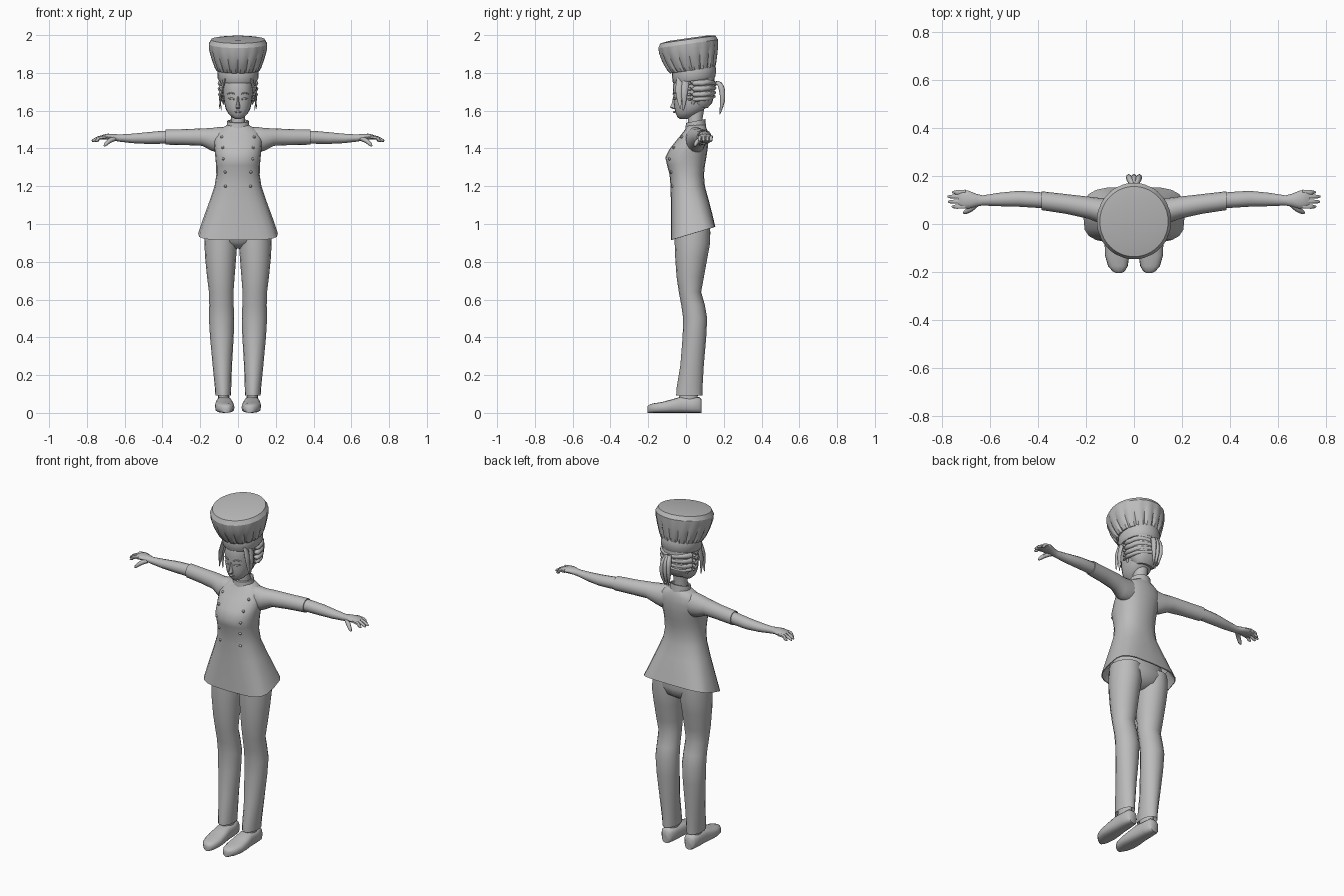
import bpy, bmesh, math
from mathutils import Vector
from mathutils.bvhtree import BVHTree

grey = bpy.data.materials.new("plain grey")
grey.diffuse_color = (0.5, 0.5, 0.5, 1)


def finish(name, bm, angle=40):
    bmesh.ops.recalc_face_normals(bm, faces=bm.faces)
    me = bpy.data.meshes.new(name)
    bm.to_mesh(me)
    bm.free()
    ob = bpy.data.objects.new(name, me)
    bpy.context.collection.objects.link(ob)
    me.materials.append(grey)
    bpy.ops.object.select_all(action='DESELECT')
    ob.select_set(True)
    bpy.context.view_layer.objects.active = ob
    bpy.ops.object.shade_smooth_by_angle(angle=math.radians(angle))
    return ob


def loft(name, rows, axis='Z', n=16, e=2.0, side=1, warp=None, caps=(True, True), pleat=None, angle=40):
    """Rows are (position, centre a, centre b, radius a, radius b[, roundness]) along an axis."""
    bm = bmesh.new()
    rings = []
    for i, r in enumerate(rows):
        t, ca, cb, ra, rb = r[:5]
        p = 2 / (r[5] if len(r) > 5 else e)
        ring = []
        for k in range(n):
            ang = 2 * math.pi * k / n
            c, s = math.cos(ang), math.sin(ang)
            f = pleat(i, k) if pleat else 1
            a = ca + ra * f * math.copysign(abs(c) ** p, c)
            b = cb + rb * f * math.copysign(abs(s) ** p, s)
            co = Vector({'X': (t, a, b), 'Y': (a, t, b), 'Z': (a, b, t)}[axis])
            if warp:
                co = warp(co)
            co.x *= side
            ring.append(bm.verts.new(co))
        rings.append(ring)
    for lo, hi in zip(rings, rings[1:]):
        for k in range(n):
            bm.faces.new((lo[k], lo[(k + 1) % n], hi[(k + 1) % n], hi[k]))
    if caps[0]:
        bm.faces.new(rings[0])
    if caps[1]:
        bm.faces.new(rings[-1])
    return finish(name, bm, angle)


def tube(name, pts, radii, side=1, flat=1.0, n=8, steps=3):
    """Tapered tube swept through points; flat squashes it sideways."""
    P = [Vector((x * side, y, z)) for x, y, z in pts]
    path, rad = [], []
    for i in range(len(P) - 1):
        p0, p1, p2, p3 = P[max(i - 1, 0)], P[i], P[i + 1], P[min(i + 2, len(P) - 1)]
        for s in range(steps + (i == len(P) - 2)):
            t = s / steps
            path.append(0.5 * (2 * p1 + (p2 - p0) * t + (2 * p0 - 5 * p1 + 4 * p2 - p3) * t * t
                               + (3 * p1 - p0 - 3 * p2 + p3) * t ** 3))
            rad.append(radii[i] * (1 - t) + radii[i + 1] * t)
    bm = bmesh.new()
    rings = []
    for i, c in enumerate(path):
        d = (path[min(i + 1, len(path) - 1)] - path[max(i - 1, 0)]).normalized()
        u = d.cross(Vector((0, 1, 0)))
        u = u.normalized() if u.length > 0.2 else d.cross(Vector((1, 0, 0))).normalized()
        v = d.cross(u)
        rings.append([bm.verts.new(c + rad[i] * (u * flat * math.cos(a) + v * math.sin(a)))
                      for a in (2 * math.pi * k / n for k in range(n))])
    for lo, hi in zip(rings, rings[1:]):
        for k in range(n):
            bm.faces.new((lo[k], lo[(k + 1) % n], hi[(k + 1) % n], hi[k]))
    bm.faces.new(rings[0])
    bm.faces.new(rings[-1])
    return finish(name, bm, 60)


def yz(z, front, back, half, e=2.3):
    return (z, 0, (front + back) / 2, half, (back - front) / 2, e)


# jacket body, hem drops towards the front
def hem(co):
    f = max(0, min(1, (1.2 - co.z) / 0.25))
    co.z += 0.3 * f * (co.y - 0.04)
    return co


jacket = loft("jacket", [
    yz(1.02, -0.06, 0.13, 0.17, 3), yz(0.95, -0.075, 0.15, 0.207, 3.6), yz(0.951, -0.08, 0.155, 0.211, 3.6),
    yz(1.03, -0.08, 0.14, 0.185, 3), yz(1.12, -0.08, 0.12, 0.152, 2.6), yz(1.2, -0.082, 0.10, 0.124),
    yz(1.26, -0.087, 0.095, 0.115), yz(1.31, -0.1, 0.1, 0.116), yz(1.353, -0.11, 0.108, 0.12),
    yz(1.40, -0.085, 0.115, 0.125), yz(1.45, -0.045, 0.118, 0.13), yz(1.49, -0.012, 0.114, 0.115),
    yz(1.51, 0.0, 0.108, 0.085), yz(1.525, 0.008, 0.102, 0.055)],
    n=20, warp=hem, caps=(False, True), angle=50)

# stand-up collar and neck
loft("collar", [yz(1.49, -0.005, 0.108, 0.062, 2), yz(1.545, 0.0, 0.102, 0.058, 2),
                yz(1.545, 0.01, 0.095, 0.05, 2), yz(1.52, 0.012, 0.092, 0.047, 2)],
     warp=lambda c: Vector((c.x, c.y, c.z + 0.2 * (c.y - 0.05))))
loft("neck", [yz(1.48, 0.01, 0.09, 0.042, 2), yz(1.56, 0.01, 0.088, 0.037, 2), yz(1.63, 0.01, 0.1, 0.04, 2)])

# buttons sit on the jacket front in two columns
bm = bmesh.new()
bm.from_mesh(jacket.data)
tree = BVHTree.FromBMesh(bm)
bm.free()
for side in (-1, 1):
    for x, z in ((0.085, 1.46), (0.08, 1.405), (0.078, 1.345), (0.068, 1.275), (0.066, 1.2)):
        hit = tree.ray_cast(Vector((x * side, -1, z)), Vector((0, 1, 0)))[0]
        b = bmesh.new()
        bmesh.ops.create_uvsphere(b, u_segments=8, v_segments=6, radius=0.008)
        bmesh.ops.translate(b, verts=b.verts, vec=hit)
        finish("button", b)

# hips under the jacket
loft("hips", [yz(0.87, 0.0, 0.07, 0.03, 2), yz(0.9, -0.045, 0.115, 0.11), yz(0.95, -0.06, 0.13, 0.165),
              yz(1.05, -0.06, 0.115, 0.14)])


def leg_row(z, inner, outer, front, back):
    return (z, (inner + outer) / 2, (front + back) / 2, (outer - inner) / 2, (back - front) / 2)


for side in (-1, 1):
    # trouser leg
    loft("trouser_leg", [
        leg_row(0.12, 0.048, 0.108, -0.03, 0.07), leg_row(0.092, 0.037, 0.12, -0.052, 0.086),
        leg_row(0.13, 0.036, 0.122, -0.05, 0.087), leg_row(0.25, 0.032, 0.134, -0.03, 0.094),
        leg_row(0.4, 0.023, 0.148, -0.018, 0.107), leg_row(0.5, 0.02, 0.154, -0.015, 0.112),
        leg_row(0.57, 0.023, 0.152, -0.025, 0.1), leg_row(0.64, 0.024, 0.154, -0.038, 0.08),
        leg_row(0.72, 0.018, 0.164, -0.05, 0.095), leg_row(0.82, 0.01, 0.174, -0.057, 0.113),
        leg_row(0.9, 0.004, 0.178, -0.06, 0.128), leg_row(0.98, 0.01, 0.172, -0.06, 0.128)],
        side=side, caps=(False, True))
    # ankle
    loft("ankle", [leg_row(0.05, 0.045, 0.105, -0.04, 0.06), leg_row(0.14, 0.048, 0.105, -0.03, 0.065)], side=side)

    # shoe from heel to toe, with a sole
    def shoe(y, cx, hw, top):
        return (y, cx, top / 2, hw, top / 2, 2.8)
    loft("shoe", [shoe(0.083, 0.075, 0.024, 0.07), shoe(0.07, 0.075, 0.036, 0.084), shoe(0.03, 0.074, 0.041, 0.082),
                  shoe(-0.03, 0.073, 0.044, 0.085), shoe(-0.08, 0.072, 0.05, 0.07), shoe(-0.13, 0.07, 0.051, 0.057),
                  shoe(-0.175, 0.067, 0.041, 0.05), shoe(-0.197, 0.064, 0.025, 0.042), shoe(-0.204, 0.063, 0.012, 0.034)],
         axis='Y', side=side, angle=50)

    # sleeve with an open cuff
    loft("sleeve", [
        (0.05, 0.05, 1.45, 0.05, 0.06), (0.1, 0.052, 1.445, 0.055, 0.069), (0.14, 0.055, 1.448, 0.053, 0.06),
        (0.19, 0.068, 1.46, 0.046, 0.046), (0.28, 0.083, 1.46, 0.041, 0.042), (0.385, 0.097, 1.46, 0.039, 0.04),
        (0.385, 0.097, 1.46, 0.034, 0.035), (0.36, 0.097, 1.46, 0.032, 0.033)], axis='X', side=side)
    # forearm and palm
    loft("arm", [
        (0.34, 0.095, 1.46, 0.032, 0.033), (0.4, 0.1, 1.459, 0.033, 0.034), (0.48, 0.105, 1.455, 0.033, 0.031),
        (0.56, 0.102, 1.453, 0.028, 0.025), (0.63, 0.098, 1.455, 0.021, 0.019), (0.655, 0.099, 1.459, 0.026, 0.018),
        (0.69, 0.101, 1.462, 0.038, 0.016), (0.715, 0.103, 1.46, 0.037, 0.013), (0.73, 0.104, 1.456, 0.032, 0.009)],
        axis='X', side=side, n=12)
    # fingers and thumb
    for y, tip in ((0.072, 0.757), (0.093, 0.772), (0.114, 0.774), (0.132, 0.755)):
        tube("finger", [(0.7, y + 0.002, 1.461), (0.735, y, 1.456), (tip - 0.012, y, 1.444), (tip, y, 1.438)],
             [0.010, 0.010, 0.0085, 0.004], side, n=6)
    tube("thumb", [(0.655, 0.085, 1.452), (0.68, 0.062, 1.44), (0.7, 0.05, 1.422), (0.708, 0.046, 1.412)],
         [0.014, 0.012, 0.0095, 0.004], side, n=6)

    # ear, eye and brow
    tube("ear", [(0.076, 0.035, 1.635), (0.084, 0.045, 1.66), (0.084, 0.05, 1.68)], [0.006, 0.013, 0.01], side, 0.5)
    tube("eye", [(0.018, -0.064, 1.66), (0.034, -0.060, 1.664), (0.052, -0.048, 1.664)], [0.003, 0.006, 0.002], side)
    tube("eyebrow", [(0.016, -0.069, 1.688), (0.036, -0.062, 1.694), (0.056, -0.047, 1.688)],
         [0.003, 0.004, 0.002], side)
    # loose locks framing the face
    tube("front_lock", [(0.07, -0.03, 1.77), (0.086, -0.036, 1.71), (0.092, -0.035, 1.66), (0.1, -0.03, 1.61)],
         [0.02, 0.02, 0.013, 0.002], side, 0.4)
    tube("side_lock", [(0.082, 0.0, 1.77), (0.095, -0.008, 1.7), (0.094, -0.01, 1.65), (0.088, -0.015, 1.6)],
         [0.02, 0.017, 0.011, 0.002], side, 0.4)
    # swept strands around the back of the hair
    for z, r in ((1.75, 0.02), (1.72, 0.02), (1.69, 0.018), (1.665, 0.014)):
        tube("hair_strand", [(0.08, 0.01, z - 0.005), (0.088, 0.06, z - 0.005), (0.066, 0.115, z),
                             (0.0, 0.148, z + 0.2 * (1.72 - z))], [r * 0.4, r, r, r * 0.7], side, 0.8)

# head, face and hair cap
loft("head", [yz(1.557, -0.035, 0.01, 0.016, 2), yz(1.567, -0.046, 0.035, 0.034, 2), yz(1.585, -0.054, 0.065, 0.052),
              yz(1.61, -0.061, 0.1, 0.065), yz(1.64, -0.065, 0.125, 0.073), yz(1.67, -0.066, 0.138, 0.077),
              yz(1.71, -0.07, 0.14, 0.08), yz(1.76, -0.066, 0.14, 0.08), yz(1.80, -0.05, 0.12, 0.065)], n=20, angle=60)
loft("nose", [yz(1.608, -0.066, -0.045, 0.008, 2), yz(1.617, -0.086, -0.045, 0.012, 2),
              yz(1.64, -0.075, -0.045, 0.008, 2), yz(1.675, -0.068, -0.05, 0.005, 2)], n=8)
tube("lips", [(-0.02, -0.056, 1.592), (0, -0.063, 1.593), (0.02, -0.056, 1.592)], [0.002, 0.006, 0.002])
loft("hair_cap", [yz(1.615, 0.045, 0.115, 0.05), yz(1.64, 0.03, 0.138, 0.076), yz(1.68, 0.015, 0.15, 0.086),
                  yz(1.73, -0.01, 0.152, 0.09), yz(1.78, -0.04, 0.15, 0.088)], n=16)

# ponytail in three locks
for x in (-0.02, 0, 0.02):
    tube("ponytail", [(0, 0.135, 1.73), (x * 0.5, 0.168, 1.748), (x, 0.189, 1.715),
                      (x * 1.1, 0.193, 1.65), (x * 0.6, 0.178, 1.58)], [0.012, 0.012, 0.016, 0.013, 0.002], flat=0.8)


# pleated hat, tilted back
def tilt(co):
    co.z += 0.14 * (co.y - 0.02)
    return co


loft("hat_band", [(1.755, 0, 0.043, 0.1, 0.108), (1.765, 0, 0.043, 0.107, 0.114), (1.805, 0, 0.042, 0.11, 0.117),
                  (1.83, 0, 0.04, 0.105, 0.112)], n=24, warp=tilt)
depth = (0.07, 0.07, 0.05, 0.03, 0.01, 0, 0)
loft("hat_crown", [(1.812, 0, 0.035, 0.116, 0.12), (1.83, 0, 0.03, 0.125, 0.13), (1.88, 0, 0.02, 0.142, 0.147),
                   (1.925, 0, 0.014, 0.154, 0.157), (1.955, 0, 0.012, 0.155, 0.159), (1.978, 0, 0.01, 0.142, 0.146),
                   (1.985, 0, 0.01, 0.09, 0.095)],
     n=64, warp=tilt, pleat=lambda i, k: 1 - (depth[i] if k % 4 == 0 else 0), angle=30)
